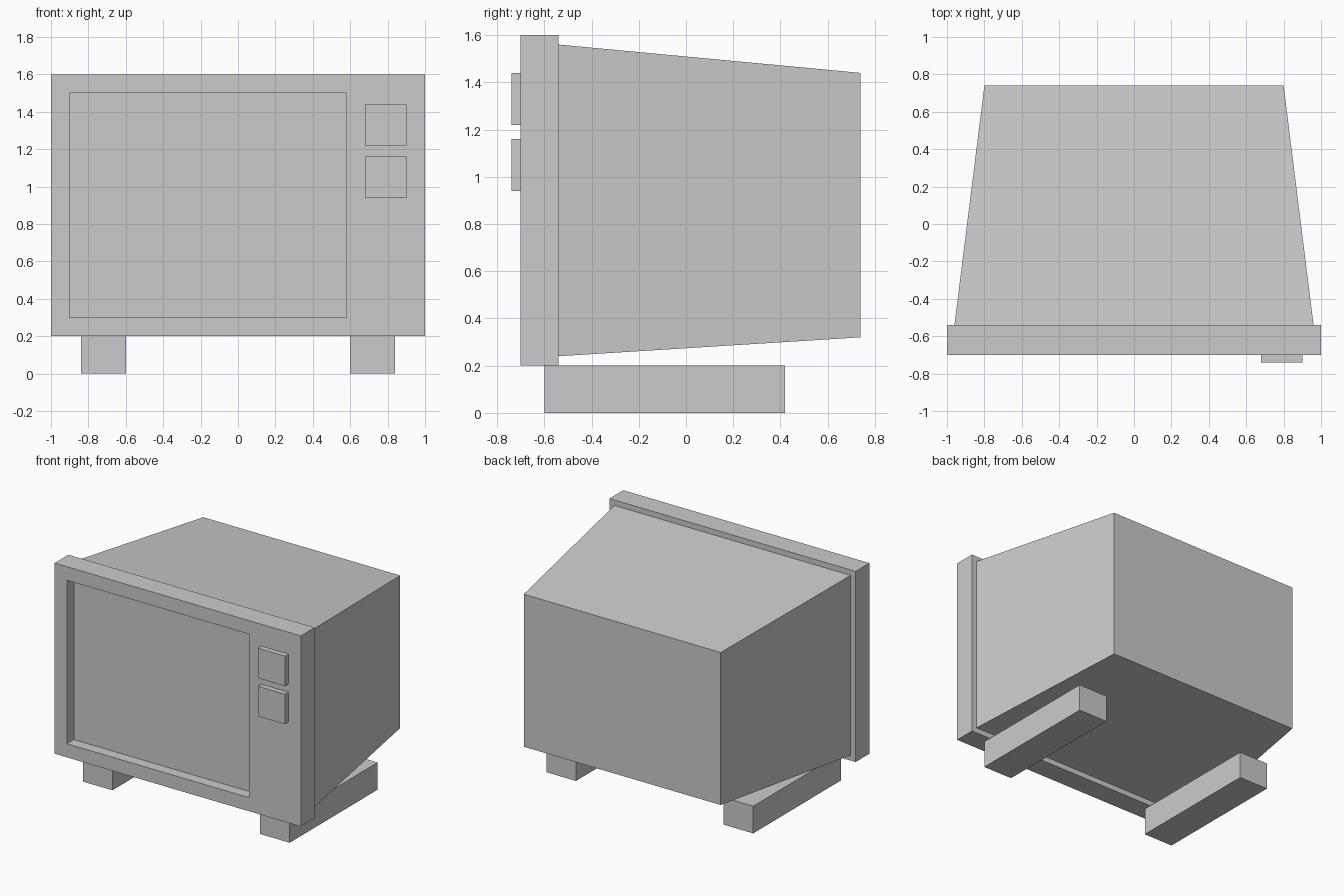
import bpy, bmesh

if "Cube" in bpy.data.objects:
    bpy.data.objects.remove(bpy.data.objects["Cube"])


def finish(bm, name):
    bmesh.ops.recalc_face_normals(bm, faces=bm.faces[:])
    mesh = bpy.data.meshes.new(name)
    bm.to_mesh(mesh)
    bm.free()
    obj = bpy.data.objects.new(name, mesh)
    bpy.context.collection.objects.link(obj)
    return obj


def box_bm(x, y, z):
    """Box from (min, max) ranges along each axis."""
    bm = bmesh.new()
    bmesh.ops.create_cube(bm, size=2)
    for v in bm.verts:
        v.co = [r[0] if c < 0 else r[1] for c, r in zip(v.co, (x, y, z))]
    return bm


# Front panel with the recessed screen opening
bm = box_bm((-1, 1), (-0.70, -0.54), (0.2, 1.6))
front = min(bm.faces, key=lambda f: f.calc_center_median().y)
bmesh.ops.inset_individual(bm, faces=[front], thickness=0.1)
for v in front.verts:
    v.co.x = -0.9 if v.co.x < 0 else 0.58
    v.co.z = 0.3 if v.co.z < 0.9 else 1.5
screen = bmesh.ops.extrude_discrete_faces(bm, faces=[front])["faces"][0]
bmesh.ops.translate(bm, verts=screen.verts[:], vec=(0, 0.08, 0))
finish(bm, "front_panel")

# Cabinet tapering toward the back
bm = box_bm((-0.96, 0.96), (-0.54, 0.74), (0.24, 1.56))
for v in bm.verts:
    if v.co.y > 0:
        v.co.x = -0.8 if v.co.x < 0 else 0.8
        v.co.z = 0.32 if v.co.z < 0.9 else 1.44
finish(bm, "cabinet")

# Square control knobs
for name, z in (("upper_knob", 1.22), ("lower_knob", 0.94)):
    finish(box_bm((0.68, 0.90), (-0.74, -0.70), (z, z + 0.22)), name)

# Pair of runner feet, mirrored across the centre
feet = finish(box_bm((0.60, 0.84), (-0.60, 0.42), (0, 0.2)), "runner_feet")
feet.modifiers.new("mirror", 'MIRROR').use_axis[0] = True
